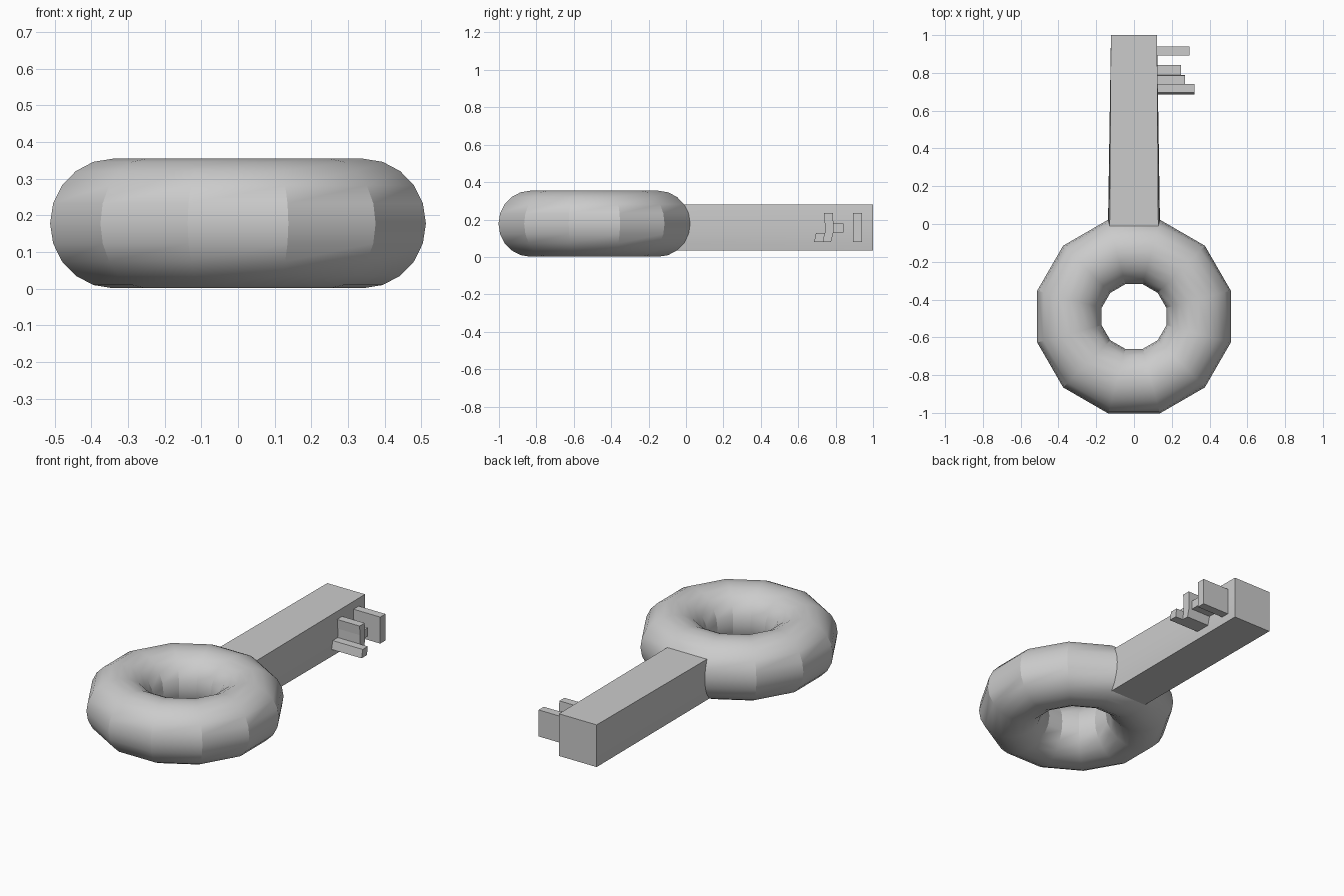
import bpy, bmesh
from math import sin, cos, radians

if "Cube" in bpy.data.objects:
    bpy.data.objects.remove(bpy.data.objects["Cube"])

SEG, SIDES = 12, 20
MAJOR, MINOR = 0.354, 0.1765
CY, CZ = -0.49, 0.1775


def finish(name, bm, angle=None):
    bmesh.ops.recalc_face_normals(bm, faces=bm.faces[:])
    mesh = bpy.data.meshes.new(name)
    bm.to_mesh(mesh)
    bm.free()
    obj = bpy.data.objects.new(name, mesh)
    bpy.context.collection.objects.link(obj)
    if angle:
        bpy.ops.object.select_all(action='DESELECT')
        obj.select_set(True)
        bpy.context.view_layer.objects.active = obj
        bpy.ops.object.shade_smooth_by_angle(angle=radians(angle))
    return obj


# Ring handle, with the shaft extruded from five of its outer faces
bm = bmesh.new()
rings = []
for i in range(SEG):
    a = radians(75 + 30 * i)
    ring = []
    for j in range(SIDES):
        b = radians(18 * j)
        r = MAJOR + MINOR * cos(b)
        ring.append(bm.verts.new((r * cos(a), CY + r * sin(a), CZ + MINOR * sin(b))))
    rings.append(ring)
shaft_faces = []
for i in range(SEG):
    p, q = rings[i], rings[(i + 1) % SEG]
    for j in range(SIDES):
        k = (j + 1) % SIDES
        f = bm.faces.new((p[j], q[j], q[k], p[k]))
        if i == 0 and j in (17, 18, 19, 0, 1):
            shaft_faces.append(f)
ext = bmesh.ops.extrude_face_region(bm, geom=shaft_faces)
for v in ext['geom']:
    if isinstance(v, bmesh.types.BMVert):
        v.co.x = 0.122 if v.co.x > 0 else -0.122
        v.co.y = 1.0
bmesh.ops.delete(bm, geom=[f for f in shaft_faces if f.is_valid], context='FACES')
finish("ring_and_shaft", bm, 22)


# Teeth: side profiles (y, z) extruded out along x
def tooth(name, profile, tip):
    bm = bmesh.new()
    base = bm.faces.new([bm.verts.new((0.115, y, z)) for y, z in profile])
    ext = bmesh.ops.extrude_face_region(bm, geom=[base])
    for v in ext['geom']:
        if isinstance(v, bmesh.types.BMVert):
            v.co.x = tip
    if base.is_valid:
        bmesh.ops.delete(bm, geom=[base], context='FACES_ONLY')
    bmesh.ops.holes_fill(bm, edges=bm.edges[:])
    finish(name, bm)


tooth("tip_tooth", [(0.893, 0.08), (0.941, 0.08), (0.941, 0.235), (0.893, 0.235)], 0.295)
tooth("middle_tooth", [(0.735, 0.08), (0.775, 0.08), (0.788, 0.13), (0.788, 0.18),
                       (0.785, 0.235), (0.738, 0.235), (0.742, 0.18), (0.742, 0.128)], 0.27)
tooth("short_tooth", [(0.788, 0.13), (0.843, 0.13), (0.843, 0.18), (0.788, 0.18)], 0.25)
tooth("long_tooth", [(0.685, 0.08), (0.735, 0.08), (0.742, 0.128), (0.695, 0.128)], 0.32)
